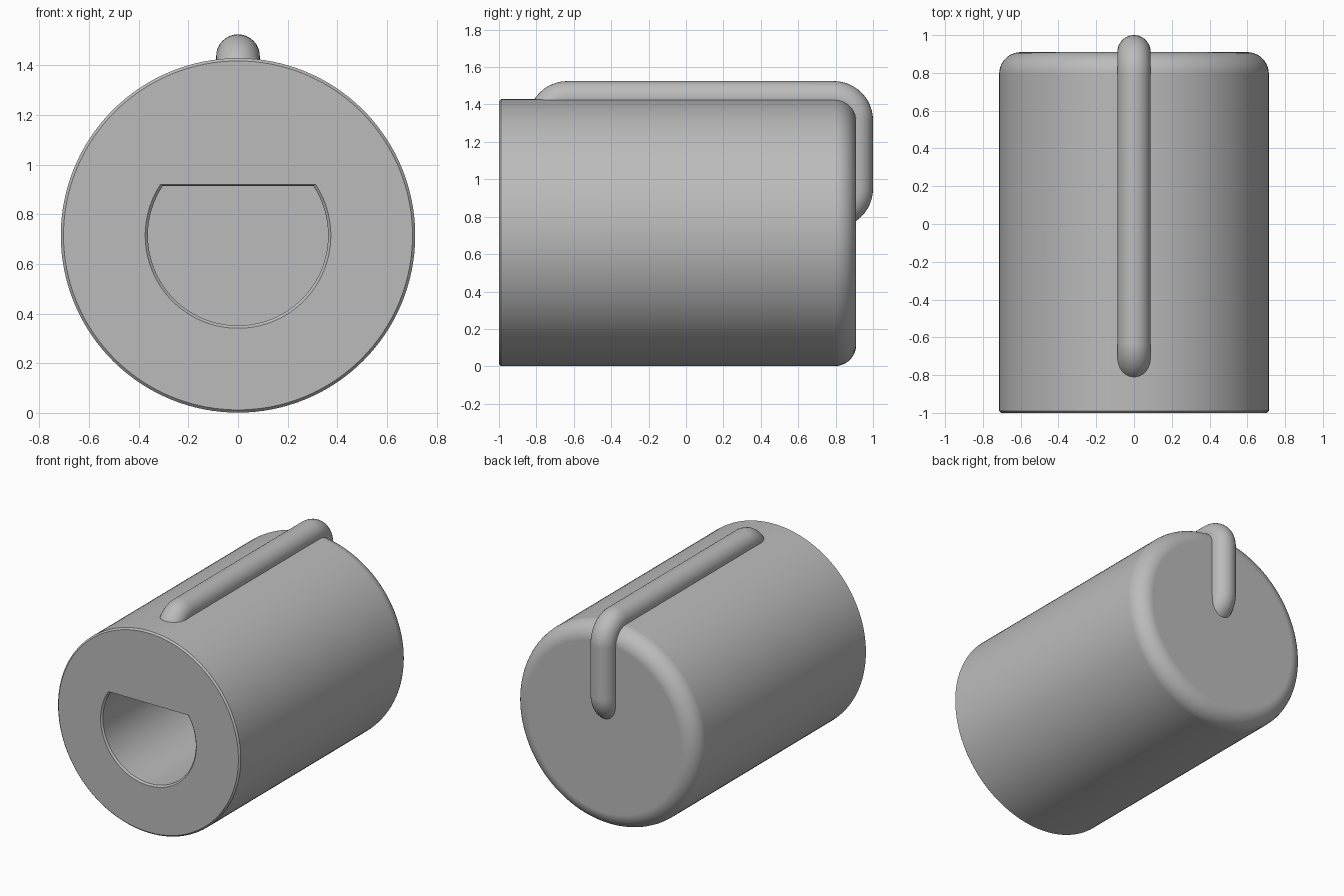
import bpy, bmesh
from math import sin, cos, asin, pi, radians
from mathutils import Vector

cube = bpy.data.objects.get("Cube")
if cube:
    bpy.data.objects.remove(cube, do_unlink=True)

grey = bpy.data.materials.new("plain grey")
grey.use_nodes = True
colour = (0.5, 0.5, 0.5, 1)
grey.diffuse_color = colour
grey.node_tree.nodes["Principled BSDF"].inputs["Base Color"].default_value = colour


def loft(name, rings):
    """Skin a row of equal rings and cap both ends."""
    bm = bmesh.new()
    loops = [[bm.verts.new(p) for p in ring] for ring in rings]
    for a, b in zip(loops, loops[1:]):
        for i in range(len(a)):
            j = (i + 1) % len(a)
            bm.faces.new((a[i], a[j], b[j], b[i]))
    bm.faces.new(loops[0])
    bm.faces.new(loops[-1])
    bmesh.ops.recalc_face_normals(bm, faces=bm.faces)
    mesh = bpy.data.meshes.new(name)
    bm.to_mesh(mesh)
    bm.free()
    mesh.materials.append(grey)
    obj = bpy.data.objects.new(name, mesh)
    bpy.context.collection.objects.link(obj)
    bpy.ops.object.select_all(action="DESELECT")
    obj.select_set(True)
    bpy.context.view_layer.objects.active = obj
    bpy.ops.object.shade_smooth_by_angle(angle=radians(30))
    normals = obj.modifiers.new("even shading", "WEIGHTED_NORMAL")
    normals.keep_sharp = True
    return obj


# Knob body: a round shell whose rings continue into the D-shaped shaft hole
R, CZ, BACK, FILLET, CHAMFER = 0.714, 0.715, 0.91, 0.115, 0.011
HOLE, FLAT, FLOOR = 0.363, 0.2, 0.3
corner = asin(FLAT / HOLE)
arc_steps, flat_steps = 88, 40
angles = [pi - corner + (pi + 2 * corner) * i / arc_steps for i in range(arc_steps)]
angles += [corner + (pi - 2 * corner) * i / flat_steps for i in range(flat_steps)]


def circle(r, y):
    return [(r * cos(a), y, CZ + r * sin(a)) for a in angles]


def d_shape(scale, y):
    ring = []
    for a in angles:
        r = HOLE if sin(a) <= FLAT / HOLE else FLAT / sin(a)
        ring.append((scale * r * cos(a), y, CZ + scale * r * sin(a)))
    return ring


rings = []
for i in range(11):
    t = pi / 2 * i / 10
    rings.append(circle(R - FILLET + FILLET * sin(t), BACK - FILLET + FILLET * cos(t)))
rings += [circle(R, CHAMFER - 1), circle(R - CHAMFER, -1)]
rings += [d_shape(1 + CHAMFER / HOLE, -1), d_shape(1, CHAMFER - 1), d_shape(1, FLOOR)]
loft("knob_body", rings)

# Pointer ridge: a round bar bent over the top and down the back
BAR, BEND = 0.088, 0.122
bends = [(-0.634, 1.315, 180), (0.79, 1.315, 90), (0.79, 0.95, 0)]
rings = []
for cy, cz, start in bends:
    for i in range(13):
        t = radians(start - 90 * i / 12)
        out = Vector((0, cos(t), sin(t)))
        centre = Vector((0, cy, cz)) + out * BEND
        rings.append([centre + out * BAR * cos(s) + Vector((BAR * sin(s), 0, 0))
                      for s in (2 * pi * k / 32 for k in range(32))])
loft("pointer_ridge", rings)
